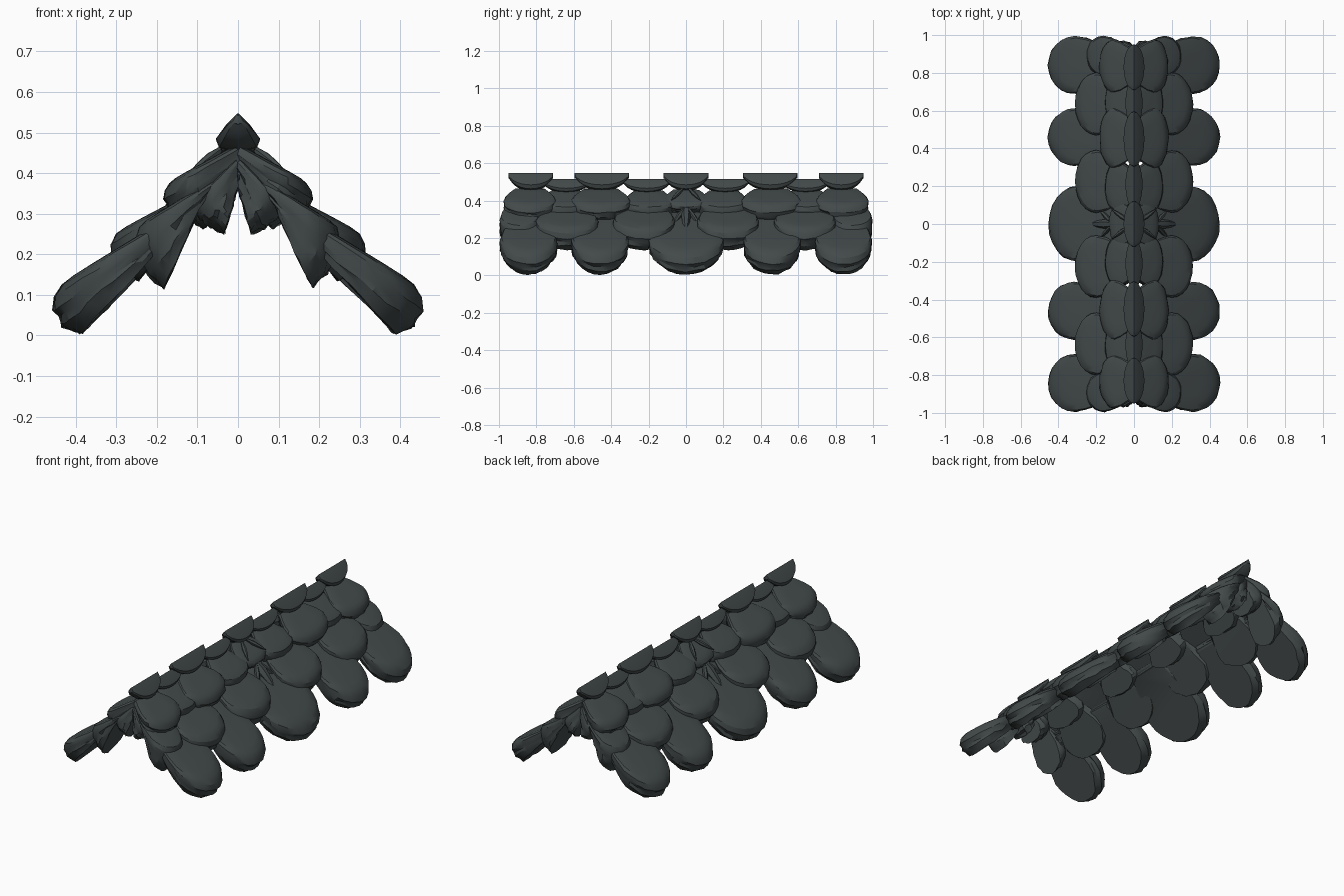
import bpy, bmesh, math, random
from mathutils import Vector

if "Cube" in bpy.data.objects:
    bpy.data.objects.remove(bpy.data.objects["Cube"])

random.seed(4)
slate = bpy.data.materials.new("dark_slate")
slate.diffuse_color = (0.056, 0.068, 0.068, 1)
slate.use_nodes = True
slate.node_tree.nodes["Principled BSDF"].inputs["Base Color"].default_value = slate.diffuse_color


def finish(bm, name, angle):
    bmesh.ops.recalc_face_normals(bm, faces=bm.faces)
    me = bpy.data.meshes.new(name)
    bm.to_mesh(me)
    bm.free()
    me.materials.append(slate)
    ob = bpy.data.objects.new(name, me)
    bpy.context.collection.objects.link(ob)
    bpy.ops.object.select_all(action='DESELECT')
    ob.select_set(True)
    bpy.context.view_layer.objects.active = ob
    bpy.ops.object.shade_smooth_by_angle(angle=math.radians(angle))
    return ob


def skin(bm, rings):
    loops = [[bm.verts.new(p) for p in r] for r in rings]
    n = len(loops[0])
    for a, b in zip(loops, loops[1:]):
        for i in range(n):
            j = (i + 1) % n
            bm.faces.new((a[i], a[j], b[j], b[i]))
    bm.faces.new(loops[0])
    bm.faces.new(loops[-1][::-1])


# outline of a scale: (along slope 0..1, across -1..1), round at the lower end
OUTLINE = [(0.0, -0.6), (0.2, -0.78), (0.4, -0.93)]
OUTLINE += [(0.58 + 0.42 * math.cos(a), math.sin(a))
            for a in [math.radians(-90 + 15 * k) for k in range(13)]]
OUTLINE += [(0.4, 0.93), (0.2, 0.78), (0.0, 0.6)]


def scale(name, side, y, w, p0, p1, q0, q1):
    """Wedge scale between top line p0-p1 and underside line q0-q1 (x, z)."""
    P0, P1, Q0, Q1 = (Vector((a[0], 0, a[1])) for a in (p0, p1, q0, q1))
    up = (P1 - P0).normalized()
    up = Vector((-up.z, 0, up.x))
    rings = []
    # (depth, size, bulge past the lower end, dome height, roughness)
    for d, s, ext, dome, rough in ((0, .45, 0, .007, 0), (0, .75, 0, .006, 0),
                                   (0, .94, 0, .001, .001), (.12, 1, .05, 0, .002),
                                   (.32, 1, .10, 0, .003), (.5, .98, .08, 0, .006),
                                   (.65, .98, .085, 0, .006), (.82, .93, .04, 0, .006),
                                   (1, .89, 0, 0, .004)):
        ring = []
        for t, v in OUTLINE:
            tt = t * (1 + ext) if d or dome == 0 else .5 + (t - .5) * s
            a, b = P0.lerp(P1, tt), Q0.lerp(Q1, tt)
            c = a.lerp(b, d) + up * dome
            c.y = v * w * s
            j = [random.uniform(-rough, rough) for _ in range(3)]
            ring.append((side * (c.x + j[0]), y + c.y + j[1], max(0.002, c.z + j[2])))
        rings.append(ring)
    bm = bmesh.new()
    skin(bm, rings)
    return finish(bm, name, 28)


def ridge_cap(name, y, half, top, depth, width):
    """Keel shaped cap: level crest, rounded belly."""
    rings = []
    n = 14
    for k in range(n + 1):
        t = -math.cos(math.pi * k / n)
        c = max(0.06, math.sqrt(max(0, 1 - t * t)))
        prof = [(0, 0), (.5, .27), (1, .66), (.85, .88), (0, 1),
                (-.85, .88), (-1, .66), (-.5, .27)]
        rings.append([(px * width * c, y + t * half, top - pz * depth * max(c, .3))
                      for px, pz in prof])
    bm = bmesh.new()
    skin(bm, rings)
    finish(bm, name, 25)


def splinter(name, a, b, r):
    """Thin broken shard from a to b."""
    a, b = Vector(a), Vector(b)
    d = (b - a).normalized()
    u = d.orthogonal().normalized()
    v = d.cross(u)
    rings = []
    for t, k in ((0, .6), (.35, 1), (.7, .7), (1, .1)):
        rings.append([a.lerp(b, t) + r * k * (u * math.cos(i * math.pi / 3)
                      + v * math.sin(i * math.pi / 3)) for i in range(6)])
    bm = bmesh.new()
    skin(bm, rings)
    finish(bm, name, 30)


# ridge caps: high ones and the lower ones between them
for y, half in ((0, .12), (.45, .145), (-.45, .145), (.83, .12), (-.83, .12)):
    ridge_cap("ridge_cap", y, half, .548, .097, .055)
for y in (.21, -.21, .64, -.64):
    ridge_cap("low_ridge_cap", y, .13, .515, .075, .045)

for side in (-1, 1):
    # eave row
    for y, w in ((.46, .152), (-.46, .152), (.842, .152), (-.842, .152)):
        scale("eave_scale", side, y, w, (.12, .315), (.443, .118), (.13, .28), (.389, .005))
    scale("eave_middle_scale", side, 0, .2, (.075, .342), (.437, .118), (.09, .305), (.384, .005))
    # middle row
    for y, w in ((.225, .165), (-.225, .165), (.635, .165), (-.635, .165)):
        scale("middle_scale", side, y, w, (.04, .385), (.307, .245), (.07, .34), (.247, .135))
    for y in (.89, -.89):
        scale("middle_end_scale", side, y, .105,
              (.04, .39), (.25, .262), (.08, .34), (.185, .115))
    # upper row
    for y, w in ((.455, .158), (-.455, .158), (.835, .14), (-.835, .14)):
        scale("upper_scale", side, y, w, (.0, .465), (.174, .37), (.0, .40), (.15, .292))
    scale("upper_middle_scale", side, 0, .12, (0, .46), (.13, .375), (0, .40), (.09, .33))
    for y in (.2, -.2, .645, -.645):
        scale("upper_lower_scale", side, y, .135,
              (0, .455), (.155, .362), (0, .375), (.085, .262))
    for y in (.88, -.88):
        scale("upper_end_scale", side, y, .09,
              (0, .435), (.11, .32), (0, .36), (.035, .25))
    # broken shards in the gap at the centre
    splinter("shard", (side * .10, 0, .37), (side * .235, 0, .235), .026)
    for e in (-1, 1):
        splinter("shard", (side * .12, e * .01, .36), (side * .19, e * .085, .25), .013)
        splinter("shard", (side * .04, e * .02, .46), (side * .12, e * .08, .40), .012)
